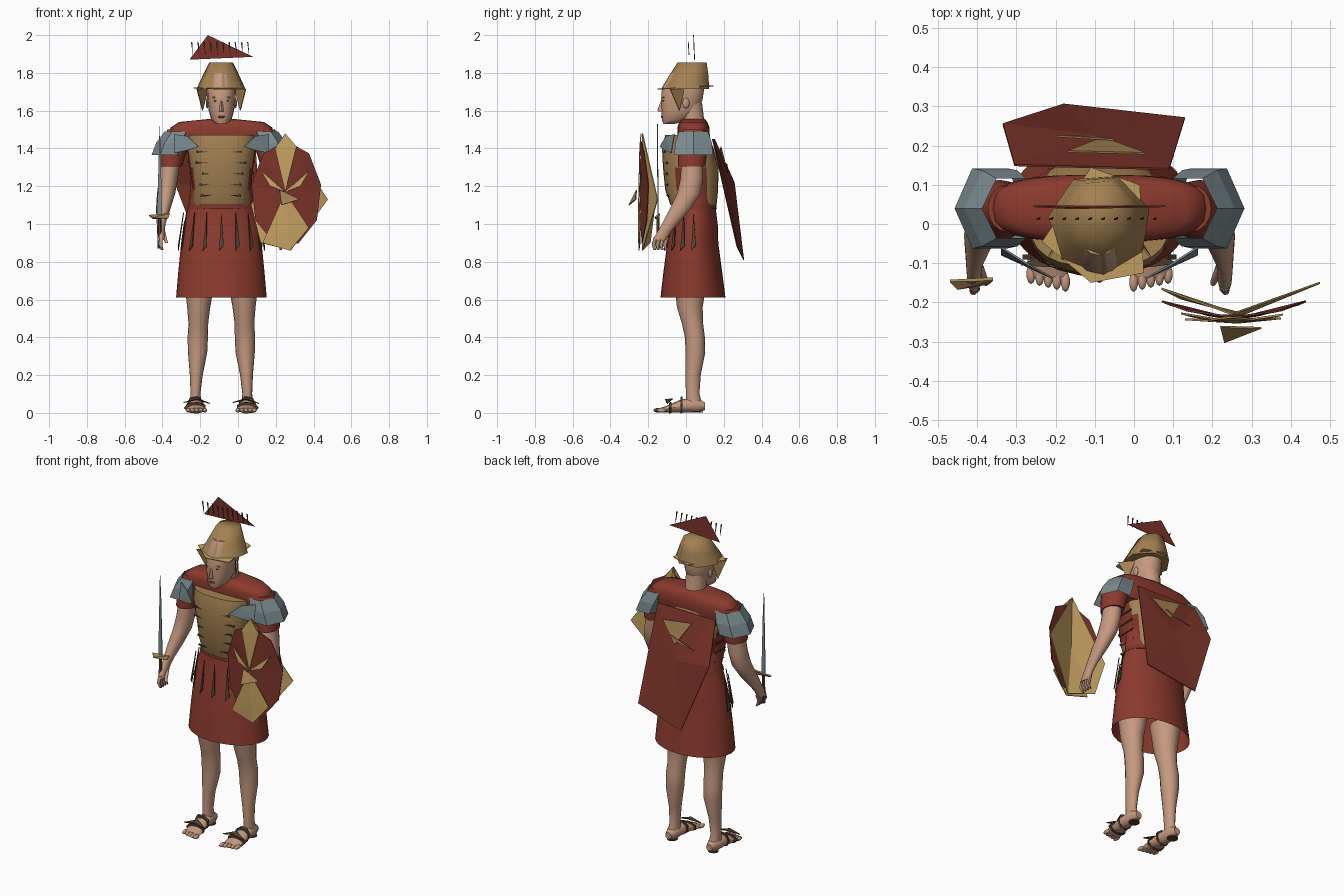
import bpy, bmesh, math, random
from mathutils import Vector

random.seed(4)
cube = bpy.data.objects.get("Cube")
if cube:
    bpy.data.objects.remove(cube, do_unlink=True)

MID = -0.088  # the figure stands to one side of the origin


def material(name, colour):
    mat = bpy.data.materials.new(name)
    mat.use_nodes = True
    mat.diffuse_color = (*colour, 1)
    mat.node_tree.nodes["Principled BSDF"].inputs["Base Color"].default_value = (*colour, 1)
    return mat


skin = material("skin", (.56, .32, .215))
red = material("red cloth", (.26, .043, .027))
dark_red = material("dark red", (.2, .034, .022))
bronze = material("bronze", (.37, .22, .085))
gold = material("light gold", (.56, .36, .12))
steel = material("steel", (.2, .26, .28))
leather = material("dark leather", (.09, .055, .03))


def finish(name, bm, mat, angle=None):
    """Turn a bmesh into a named object; an angle gives smooth shading."""
    mesh = bpy.data.meshes.new(name)
    bm.normal_update()
    bm.to_mesh(mesh)
    bm.free()
    mesh.materials.append(mat)
    if angle:
        mesh.shade_smooth()
        mesh.set_sharp_from_angle(angle=math.radians(angle))
    obj = bpy.data.objects.new(name, mesh)
    bpy.context.collection.objects.link(obj)
    return obj


def loft(name, rings, mat, side=1, sides=16, power=1, axis="z", caps=True, angle=50, turn=0):
    """Skin elliptical rings (offset from the middle, y, z, radius, radius)."""
    bm = bmesh.new()
    loops = []
    for off, y, z, ra, rb in rings:
        loop = []
        for i in range(sides):
            t = math.tau * i / sides + turn
            c, s = (math.copysign(abs(v) ** power, v) for v in (math.cos(t), math.sin(t)))
            x = MID + side * (off + ra * c)
            spot = (x, y + rb * s, z) if axis == "z" else (x, y, z + rb * s)
            loop.append(bm.verts.new(spot))
        loops.append(loop)
    for low, high in zip(loops, loops[1:]):
        for i in range(sides):
            j = (i + 1) % sides
            bm.faces.new((low[i], low[j], high[j], high[i]))
    if caps:
        bm.faces.new(loops[0])
        bm.faces.new(loops[-1])
    bmesh.ops.recalc_face_normals(bm, faces=bm.faces)
    return finish(name, bm, mat, angle)


def plate(name, points, mat, centre=None, thick=.005):
    """Thin sheet through a few points, folded around a centre if one is given."""
    bm = bmesh.new()
    verts = [bm.verts.new(p) for p in points]
    if centre:
        hub = bm.verts.new(centre)
        for a, b in zip(verts, verts[1:] + verts[:1]):
            bm.faces.new((a, b, hub))
    else:
        bm.faces.new(verts)
        bmesh.ops.triangulate(bm, faces=bm.faces[:])
    obj = finish(name, bm, mat)
    solid = obj.modifiers.new("thickness", "SOLIDIFY")
    solid.thickness = thick
    solid.offset = 0
    return obj


def ball(name, place, size, mat):
    bm = bmesh.new()
    bmesh.ops.create_uvsphere(bm, u_segments=10, v_segments=7, radius=1)
    bmesh.ops.scale(bm, vec=size, verts=bm.verts)
    bmesh.ops.translate(bm, vec=place, verts=bm.verts)
    return finish(name, bm, mat, 60)


# Head and neck
loft("neck", [(0, .05, 1.46, .065, .065), (0, .03, 1.56, .056, .065), (0, .02, 1.64, .06, .065)], skin)
loft("head", [(0, -.09, 1.53, .028, .03), (0, -.06, 1.55, .053, .067), (0, -.03, 1.6, .067, .1),
              (0, -.022, 1.66, .075, .11), (0, -.015, 1.72, .077, .112), (0, 0, 1.8, .055, .08)], skin, power=.9)
loft("nose", [(0, -.13, 1.595, .013, .016), (0, -.135, 1.605, .011, .016), (0, -.125, 1.65, .006, .008)], skin, sides=8)
ball("lips", (MID, -.127, 1.567), (.02, .006, .006), dark_red)

# Tunic, and a cuirass whose sides are left open on red cloth
loft("tunic", [(0, .037, .61, .24, .172), (0, .036, .75, .228, .155), (0, .036, .9, .213, .135), (0, .046, 1, .2, .122),
               (0, .047, 1.1, .172, .108), (0, .04, 1.4, .15, .1)], red, sides=28, caps=False)
cuirass = loft("cuirass", [(0, .04, 1.1, .148, .122), (0, .03, 1.18, .155, .14), (0, .025, 1.3, .168, .147),
                           (0, .01, 1.4, .182, .137), (0, .002, 1.47, .178, .112)], bronze, power=.8, sides=24)
cuirass.data.materials.append(dark_red)
for face in cuirass.data.polygons:
    face.material_index = int(abs(face.normal.x) > .92)
loft("shoulder_cape", [(0, .04, 1.39, .25, .07), (0, .04, 1.46, .28, .086), (0, .04, 1.51, .27, .085),
                       (0, .038, 1.54, .225, .075), (0, .04, 1.555, .075, .06)], red, sides=24, power=.68, angle=70)
loft("belt", [(0, .045, 1.08, .18, .118), (0, .045, 1.105, .172, .115)], dark_red, sides=24)


def on_chest(off, z):
    return (MID + off, -.106 - .08 * (z - 1.15) + 1.2 * off * off, z)


# Dents in the cuirass and lacing under the arms
for row in range(5):
    for s in (-1, 1):
        z = 1.15 + row * .058
        near = s * random.uniform(.04, .08)
        far = near + s * .06
        plate("cuirass_slit", [on_chest(near, z), on_chest(far, z + .006), on_chest(far, z - .006)], leather)
        x = MID + s * (.158 + row * .006)
        plate("side_lacing", [(x, -.02, z), (x, .08, z + .01), (x, .08, z)], leather)

# Hanging leather strips around the waist
for i in range(9):
    t = math.radians(180 + i * 22.5)
    out = Vector((math.cos(t) * .215, math.sin(t) * .145, 0))
    along = Vector((-math.sin(t), math.cos(t), 0))
    top = Vector((MID, .04, 1.06)) + out * .93
    low = Vector((MID, .04, .86)) + out * 1.06
    plate("waist_strip", [top, low - along * .012, low + along * .012 + Vector((0, 0, .025))], leather)

for s, word in ((1, "left"), (-1, "right")):
    # Legs and sandalled feet
    loft(word + "_leg", [(.137, .045, .03, .034, .045), (.137, .035, .1, .026, .036), (.133, .038, .2, .034, .04),
                         (.126, .05, .32, .051, .052), (.125, .047, .4, .054, .053), (.122, .035, .47, .052, .056),
                         (.12, .02, .56, .061, .068), (.115, .025, .72, .085, .09)], skin, s)
    loft(word + "_foot", [(.137, .1, .035, .02, .02), (.137, .06, .04, .036, .038), (.137, -.02, .038, .04, .036),
                          (.133, -.1, .02, .052, .018), (.13, -.135, .014, .05, .012)], skin, s, axis="y", sides=12)
    loft(word + "_heel", [(.137, .06, .001, .03, .03), (.137, .06, .008, .03, .03)], leather, s)
    for i in range(5):
        ball(word + "_toe", (MID + s * (.087 + i * .022), -.148 + i * .005, .014), (.012, .026, .012), skin)
    for y, z, wide, high in ((-.09, .025, .06, .03), (-.03, .04, .048, .045)):
        loft(word + "_strap", [(.137, y, z, wide, high), (.137, y + .012, z + .004, wide, high)],
             leather, s, axis="y", sides=7, angle=None)
    x = MID + s * .13
    plate(word + "_strap_fin", [(x - .07, -.105, .055), (x, -.11, .07), (x + .07, -.1, .05), (x, -.07, .075)], leather)

    # Arms, hands and sleeves
    loft(word + "_arm", [(.26, .035, 1.4, .05, .055), (.28, .03, 1.24, .05, .06), (.293, .015, 1.16, .048, .062),
                         (.308, -.03, 1.08, .038, .056), (.319, -.085, 1, .023, .042), (.32, -.115, .96, .02, .036),
                         (.32, -.14, .915, .018, .036)], skin, s)
    for i in range(4):
        y = -.172 + i * .02
        loft(word + "_finger", [(.32, y + .012, .93, .012, .011), (.322, y, .89, .01, .01),
                                (.312, y + .006, .862, .007, .007)], skin, s, sides=7)
    loft(word + "_thumb", [(.31, -.11, .96, .014, .014), (.29, -.15, .9, .008, .009)], skin, s, sides=7)
    loft(word + "_sleeve", [(.268, .03, 1.305, .06, .073), (.255, .035, 1.4, .075, .078), (.235, .04, 1.5, .05, .06)], red, s)

    # Steel shoulder guards with a flap over the chest
    loft(word + "_shoulder_guard", [(.28, .04, 1.365, .09, .118), (.255, .04, 1.43, .09, .112), (.225, .04, 1.49, .075, .088)],
         steel, s, sides=6, caps=False, angle=None)
    x = MID + s * .25
    plate(word + "_guard_flap", [(x, -.06, 1.475), (x, -.078, 1.375), (x - s * .07, -.11, 1.39),
                                 (x - s * .13, -.138, 1.41), (x - s * .07, -.105, 1.465)], steel)

    # Face details and cheek guards
    x = MID + s * .03
    ball(word + "_eye", (x, -.12, 1.652), (.01, .006, .004), leather)
    ball(word + "_brow", (x, -.118, 1.67), (.02, .006, .005), skin)
    ball(word + "_ear", (MID + s * .075, 0, 1.64), (.008, .018, .028), skin)
    x = MID + s * .1
    plate(word + "_cheek_guard", [(x + s * .03, -.085, 1.715), (x - s * .03, -.01, 1.715), (x, -.035, 1.6)], bronze)

# Helmet with a faceted brim
loft("helmet", [(0, 0, 1.715, .133, .132), (0, .018, 1.785, .1, .108), (0, .035, 1.855, .065, .08)],
     bronze, sides=7, turn=.3, angle=85)
plate("helmet_brim", [(-.235, -.045, 1.72), (-.11, -.15, 1.715), (.025, -.125, 1.715),
                      (.015, .1, 1.73), (-.11, .145, 1.73)], gold)

# Crest floating above the helmet, with a row of bristles
plate("crest", [(-.257, .045, 1.87), (-.16, .04, 2), (.08, .045, 1.885)], dark_red, thick=.004)
for i in range(10):
    x = -.245 + i * .033
    plate("crest_bristle", [(x - .004, .012, 1.965), (x + .004, .012, 1.96), (x + .006, .016, 1.895)], leather, thick=.004)

# Cloak with its pointed ornament
plate("cloak", [(.09, .14, 1.45), (-.305, .15, 1.45), (-.335, .255, 1.22), (-.18, .305, .81), (.13, .27, .88)],
      dark_red, centre=(-.1, .225, 1.18))
plate("cloak_ornament", [(.03, .18, 1.38), (-.17, .185, 1.41), (-.08, .22, 1.27)], bronze)
plate("cloak_ornament_tail", [(-.05, .215, 1.32), (-.21, .225, 1.27), (-.1, .222, 1.29)], bronze)


# Bowed shield: a gold plate behind, narrow gold plates in front
def on_shield(x, z, gap=0):
    return (x, -.238 + 1.2 * (x - .255) ** 2 - gap, z)


rim = []
for i in range(9):
    t = math.tau * i / 9 + math.pi / 2
    rim.append(on_shield(.255 + .187 * math.cos(t), 1.16 + .28 * math.sin(t)))
plate("shield", rim, dark_red, centre=on_shield(.255, 1.16, .005))
plate("shield_back_plate", [(.25, -.23, 1.48), (.475, -.15, 1.13), (.28, -.23, .86), (.12, -.19, .9), (.07, -.165, 1.1)],
      gold, centre=(.26, -.228, 1.15))
hub = on_shield(.25, 1.17, .012)
plate("shield_lower_plate", [on_shield(.13, .9, .024), on_shield(.275, .86, .012), on_shield(.375, .98, .02), hub],
      gold, centre=on_shield(.265, .98, .014))
plate("shield_upper_plate", [hub, on_shield(.195, 1.4, .01), on_shield(.25, 1.48), on_shield(.31, 1.41, .01)], gold)
for s in (-1, 1):
    plate("shield_ray", [hub, on_shield(.25 + s * .13, 1.285, .012), on_shield(.25 + s * .08, 1.2, .012)], gold)
plate("shield_boss", [(.22, -.262, 1.18), (.325, -.265, 1.13), (.23, -.302, 1.1)], bronze)

# Sword held upright in the right hand
plate("sword_blade", [(-.428, -.148, 1.04), (-.402, -.148, 1.04), (-.41, -.15, 1.4), (-.415, -.152, 1.53)], steel)
plate("sword_guard", [(-.47, -.145, 1.045), (-.36, -.14, 1.055), (-.37, -.15, 1.03), (-.45, -.165, 1.03)], bronze, thick=.009)
loft("sword_grip", [(-.327, -.148, .87, .012, .012), (-.327, -.148, 1.04, .009, .009)], leather, sides=6)
